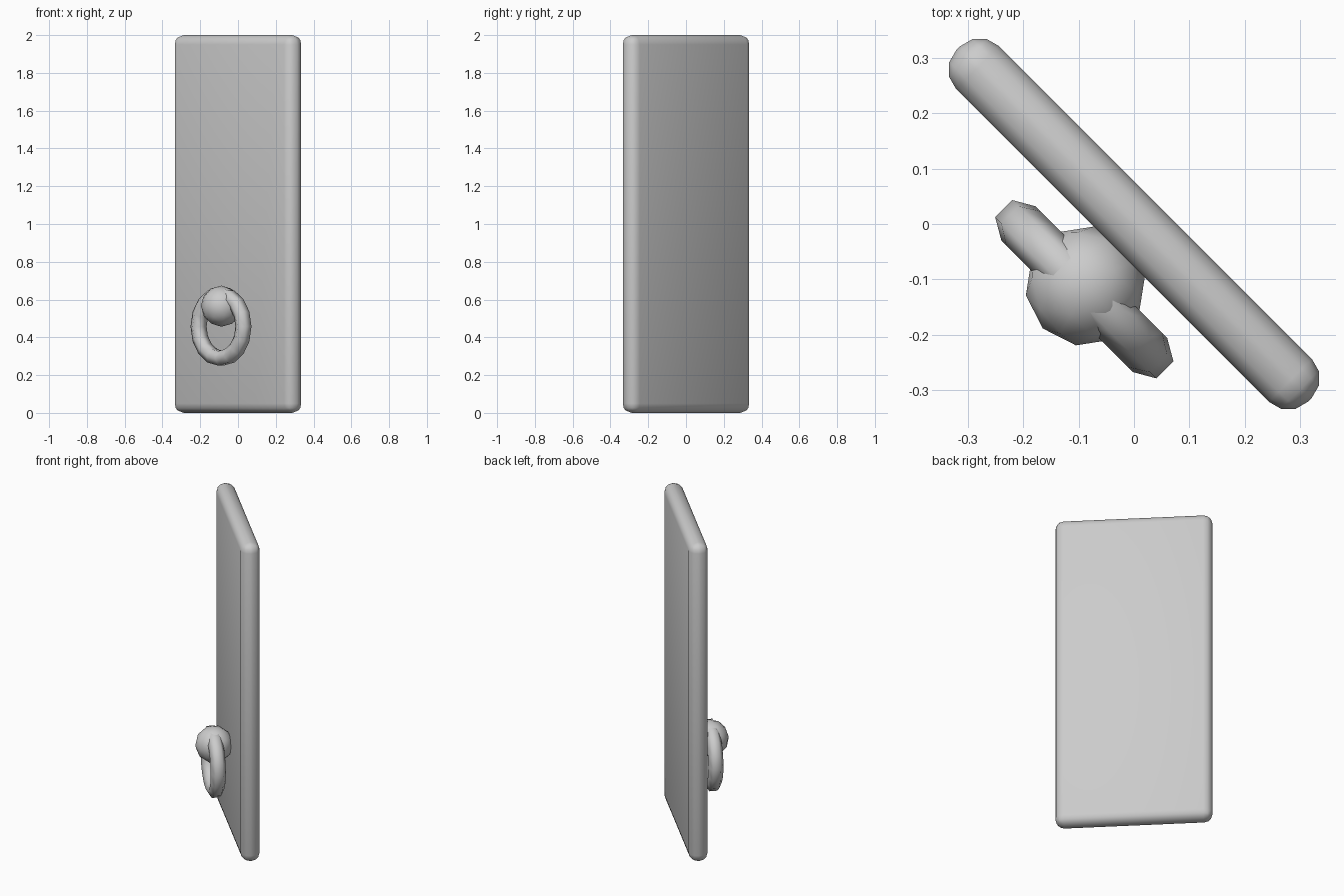
import bpy
import bmesh
from math import pi, cos, sin, radians
from mathutils import Matrix, Vector

default = bpy.data.objects.get("Cube")
if default:
    bpy.data.objects.remove(default, do_unlink=True)

grey = bpy.data.materials.new("light grey")
grey.use_nodes = True
colour = (0.6, 0.6, 0.6, 1)
grey.diffuse_color = colour
grey.node_tree.nodes["Principled BSDF"].inputs["Base Color"].default_value = colour

TURN = Matrix.Rotation(radians(-45), 4, 'Z')  # the door stands open at 45 degrees


def add_part(name, bm, location, angle):
    bmesh.ops.recalc_face_normals(bm, faces=bm.faces)
    mesh = bpy.data.meshes.new(name)
    bm.to_mesh(mesh)
    bm.free()
    mesh.materials.append(grey)
    obj = bpy.data.objects.new(name, mesh)
    bpy.context.collection.objects.link(obj)
    obj.matrix_world = Matrix.Translation(location) @ TURN
    bpy.ops.object.select_all(action='DESELECT')
    obj.select_set(True)
    bpy.context.view_layer.objects.active = obj
    bpy.ops.object.shade_smooth_by_angle(angle=radians(angle))
    return obj


# Door panel: a slab with rounded edges
bm = bmesh.new()
bmesh.ops.create_cube(bm, size=1, matrix=Matrix.Diagonal((0.9, 0.11, 2, 1)))
bmesh.ops.bevel(bm, geom=bm.edges[:], offset=0.05, segments=3, profile=0.5,
                affect='EDGES', clamp_overlap=True)
add_part("door_panel", bm, (0, 0, 1), 60)

# Knob: a coarse ball on the front of the door
bm = bmesh.new()
bmesh.ops.create_icosphere(bm, subdivisions=2, radius=0.109)
add_part("knob", bm, (-0.088, -0.112, 0.565), 60)

# Pull ring: a hexagon swept round a circle, hanging through the knob
bm = bmesh.new()
RING, TUBE = 0.168, 0.044
section = [bm.verts.new((RING + TUBE * cos(a), TUBE * sin(a), 0))
           for a in (pi / 6 + i * pi / 3 for i in range(6))]
edges = [bm.edges.new((section[i], section[(i + 1) % 6])) for i in range(6)]
bmesh.ops.spin(bm, geom=section + edges, cent=Vector(), axis=(0, 1, 0),
               angle=2 * pi, steps=16)
bmesh.ops.remove_doubles(bm, verts=bm.verts, dist=0.0005)
add_part("pull_ring", bm, (-0.09, -0.118, 0.457), 75)
